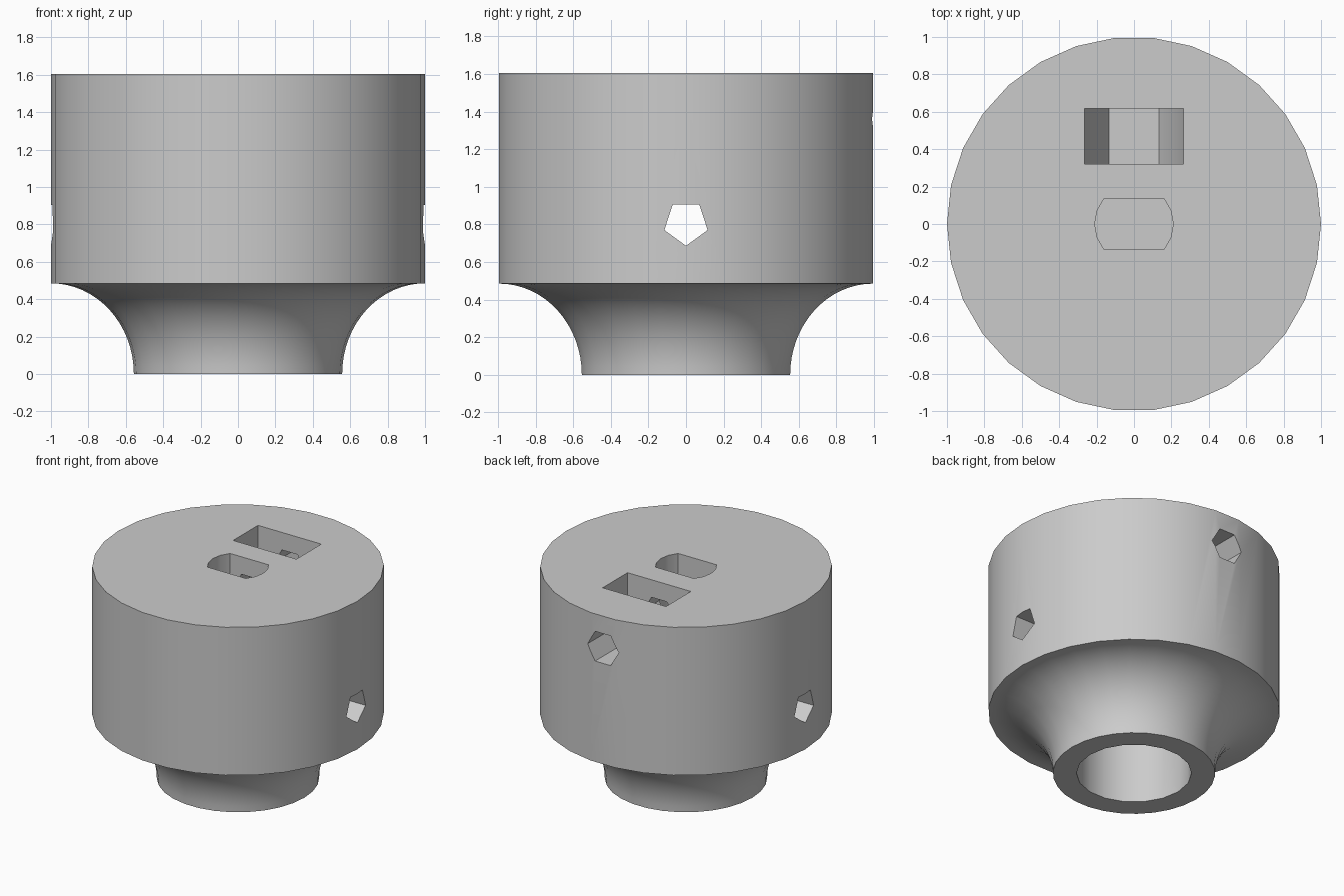
import bpy, bmesh
from math import sin, cos, pi, radians
from mathutils import Matrix

if "Cube" in bpy.data.objects:
    bpy.data.objects.remove(bpy.data.objects["Cube"], do_unlink=True)

grey = bpy.data.materials.new("plain grey")
grey.use_nodes = True
COLOUR = (0.6, 0.6, 0.6, 1)
grey.diffuse_color = COLOUR
grey.node_tree.nodes["Principled BSDF"].inputs["Base Color"].default_value = COLOUR


def make_object(name, bm):
    bmesh.ops.recalc_face_normals(bm, faces=bm.faces)
    mesh = bpy.data.meshes.new(name)
    bm.to_mesh(mesh)
    bm.free()
    mesh.materials.append(grey)
    obj = bpy.data.objects.new(name, mesh)
    bpy.context.collection.objects.link(obj)
    return obj


def ring(radius, sides, start=0.0):
    """Points of a regular polygon."""
    return [(radius * cos(start + 2 * pi * i / sides),
             radius * sin(start + 2 * pi * i / sides)) for i in range(sides)]


def loft(name, layers, matrix=Matrix()):
    """Closed solid through a stack of (outline, height) layers."""
    bm = bmesh.new()
    loops = [[bm.verts.new((x, y, h)) for x, y in outline] for outline, h in layers]
    for low, high in zip(loops, loops[1:]):
        for i in range(len(low)):
            j = (i + 1) % len(low)
            bm.faces.new((low[i], low[j], high[j], high[i]))
    bm.faces.new(loops[0][::-1])
    bm.faces.new(loops[-1])
    bm.transform(matrix)
    return make_object(name, bm)


# Turned body: concave flared neck under a drum
SIDES, NECK, TOP, FLARE = 30, 0.485, 1.605, 0.443
STEPS = 16
layers = []
for i in range(STEPS + 1):
    a = pi / 2 * i / STEPS
    layers.append((ring(1 - FLARE * cos(a), SIDES), NECK * sin(a)))
layers.append((ring(1, SIDES), TOP))
body = loft("coupler_body", layers)

# Axes for the holes: outline (u, v) -> (y, z) along x, or (x, z) along y
along_x = Matrix(((0, 0, 1, 0), (1, 0, 0, 0), (0, 1, 0, 0), (0, 0, 0, 1)))
along_y = Matrix(((1, 0, 0, 0), (0, 0, 1, 0), (0, 1, 0, 0), (0, 0, 0, 1)))


def raised(outline, z):
    return [(u, v + z) for u, v in outline]


cutters = []

# Blind bore from below
bore = ring(0.395, 18)
cutters.append(loft("bore_cutter", [(bore, -0.2), (bore, 1.0)]))

# Shaft socket with two flats, from the top
angles = [radians(d) for d in (-40, -20, 0, 20, 40)]
right = [(0.21 * cos(a), 0.21 * sin(a)) for a in angles]
socket = right + [(-x, -y) for x, y in right]
cutters.append(loft("socket_cutter", [(socket, 1.07), (socket, 1.8)]))

# Nut slot: half a hexagon, open at the top
SCREW_Z, NUT = 1.36, 0.265
slot = [(-NUT, 1.8), (-NUT, SCREW_Z), (-NUT / 2, SCREW_Z - NUT * sin(pi / 3)),
        (NUT / 2, SCREW_Z - NUT * sin(pi / 3)), (NUT, SCREW_Z), (NUT, 1.8)]
cutters.append(loft("nut_slot_cutter", [(slot, 0.32), (slot, 0.618)], along_y))

# Hexagonal screw hole from the back into the socket
screw = raised(ring(0.13, 6), SCREW_Z)
cutters.append(loft("screw_hole_cutter", [(screw, 0), (screw, 1.2)], along_y))

# Five-sided cross hole right through the drum
pin = raised(ring(0.121, 5, -pi / 2), 0.807)
cutters.append(loft("cross_hole_cutter", [(pin, -1.2), (pin, 1.2)], along_x))

bpy.context.view_layer.objects.active = body
body.select_set(True)
for cutter in cutters:
    cutter.hide_render = True
    mod = body.modifiers.new(cutter.name, "BOOLEAN")
    mod.operation = "DIFFERENCE"
    mod.solver = "EXACT"
    mod.object = cutter
    bpy.ops.object.modifier_apply(modifier=mod.name)
    bpy.data.objects.remove(cutter, do_unlink=True)

bpy.ops.object.shade_smooth_by_angle(angle=radians(30))
